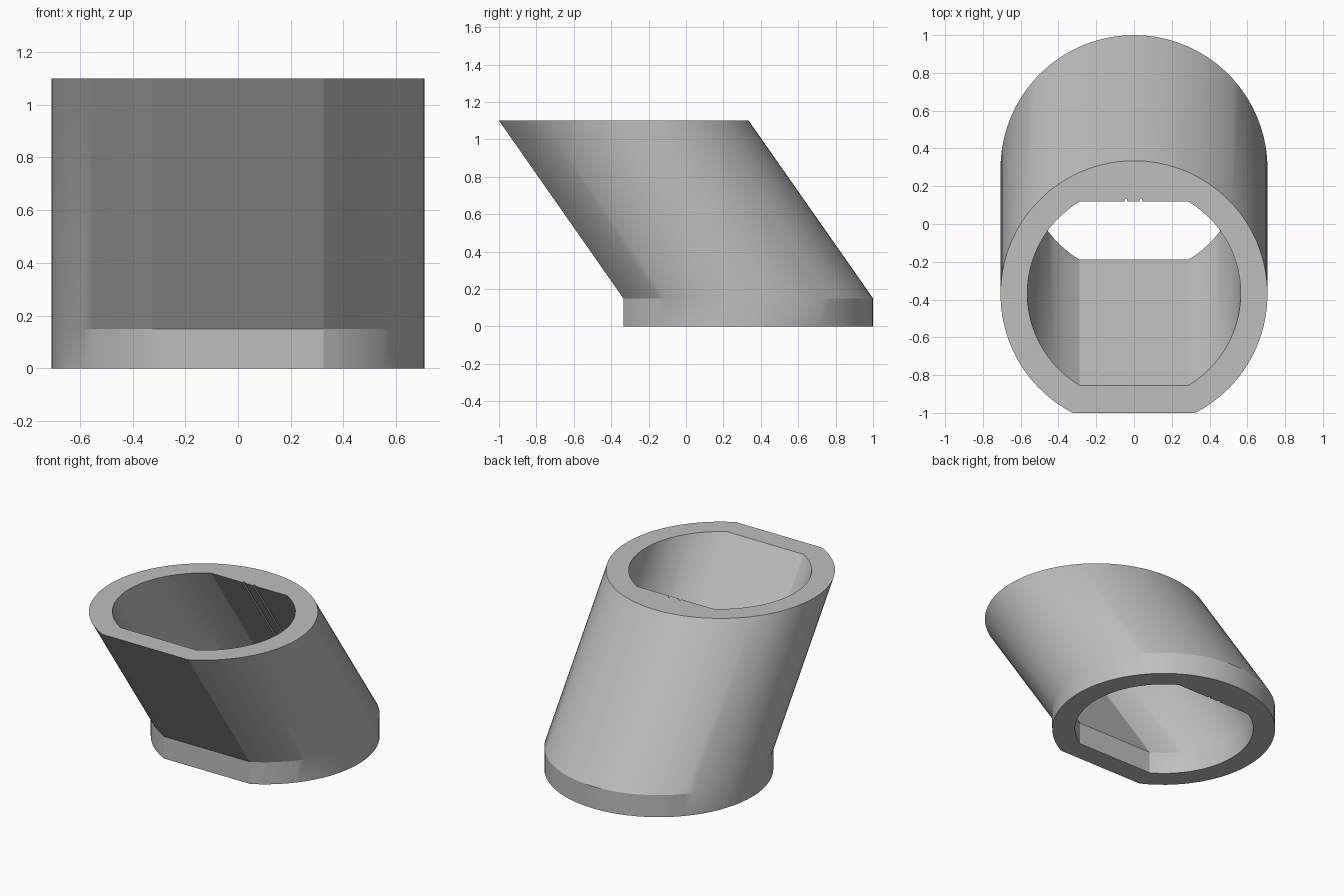
import bpy, bmesh
from math import sin, cos, acos, pi, radians

if "Cube" in bpy.data.objects:
    bpy.data.objects.remove(bpy.data.objects["Cube"], do_unlink=True)

CENTRE_Y = 0.293
LEVELS = [(0.0, 0.0), (0.15, 0.0), (1.1, -0.665)]  # height, sideways shift


def arc(r, start, end, steps):
    """Points on a circle, angle measured from the front."""
    angles = [start + (end - start) * i / steps for i in range(steps + 1)]
    return [(r * sin(t), -r * cos(t)) for t in angles]


def outer_profile(r=0.707, flat=0.628):
    a = acos(flat / r)
    return arc(r, a, 2 * pi - a, 64)


def inner_profile(r=0.565, flat=0.486):
    a = acos(flat / r)
    pts = arc(r, a, pi - a, 26)
    # two narrow grooves in the back flat
    for x in (0.037, -0.042):
        pts += [(x + 0.008, flat), (x + 0.004, flat + 0.016),
                (x - 0.004, flat + 0.016), (x - 0.008, flat)]
    pts += arc(r, pi + a, 2 * pi - a, 26)
    return [(x, y + 0.004) for x, y in pts]


def add_wall(bm, profile):
    """Skin a profile through all levels; return its end rings."""
    rings = [[bm.verts.new((x, y + CENTRE_Y + shift, z)) for x, y in profile]
             for z, shift in LEVELS]
    n = len(profile)
    for low, high in zip(rings, rings[1:]):
        for i in range(n):
            j = (i + 1) % n
            bm.faces.new((low[i], low[j], high[j], high[i]))
    return rings[0], rings[-1]


def ring_edges(bm, ring):
    return [bm.edges.get((ring[i - 1], ring[i])) for i in range(len(ring))]


# Slanted sleeve with an upright foot and a double-flat bore
bm = bmesh.new()
outer = add_wall(bm, outer_profile())
inner = add_wall(bm, inner_profile())
for out_ring, in_ring in zip(outer, inner):
    bmesh.ops.triangle_fill(bm, use_beauty=True,
                            edges=ring_edges(bm, out_ring) + ring_edges(bm, in_ring))
bmesh.ops.recalc_face_normals(bm, faces=bm.faces)
mesh = bpy.data.meshes.new("slanted_sleeve")
bm.to_mesh(mesh)
bm.free()

sleeve = bpy.data.objects.new("slanted_sleeve", mesh)
bpy.context.collection.objects.link(sleeve)

# Plain grey finish
grey = bpy.data.materials.new("light_grey")
grey.use_nodes = True
colour = (0.52, 0.52, 0.52, 1)
grey.diffuse_color = colour
grey.node_tree.nodes["Principled BSDF"].inputs["Base Color"].default_value = colour
mesh.materials.append(grey)

# Smooth round walls, crisp flats and rims
bpy.ops.object.select_all(action="DESELECT")
sleeve.select_set(True)
bpy.context.view_layer.objects.active = sleeve
bpy.ops.object.shade_smooth_by_angle(angle=radians(22))
